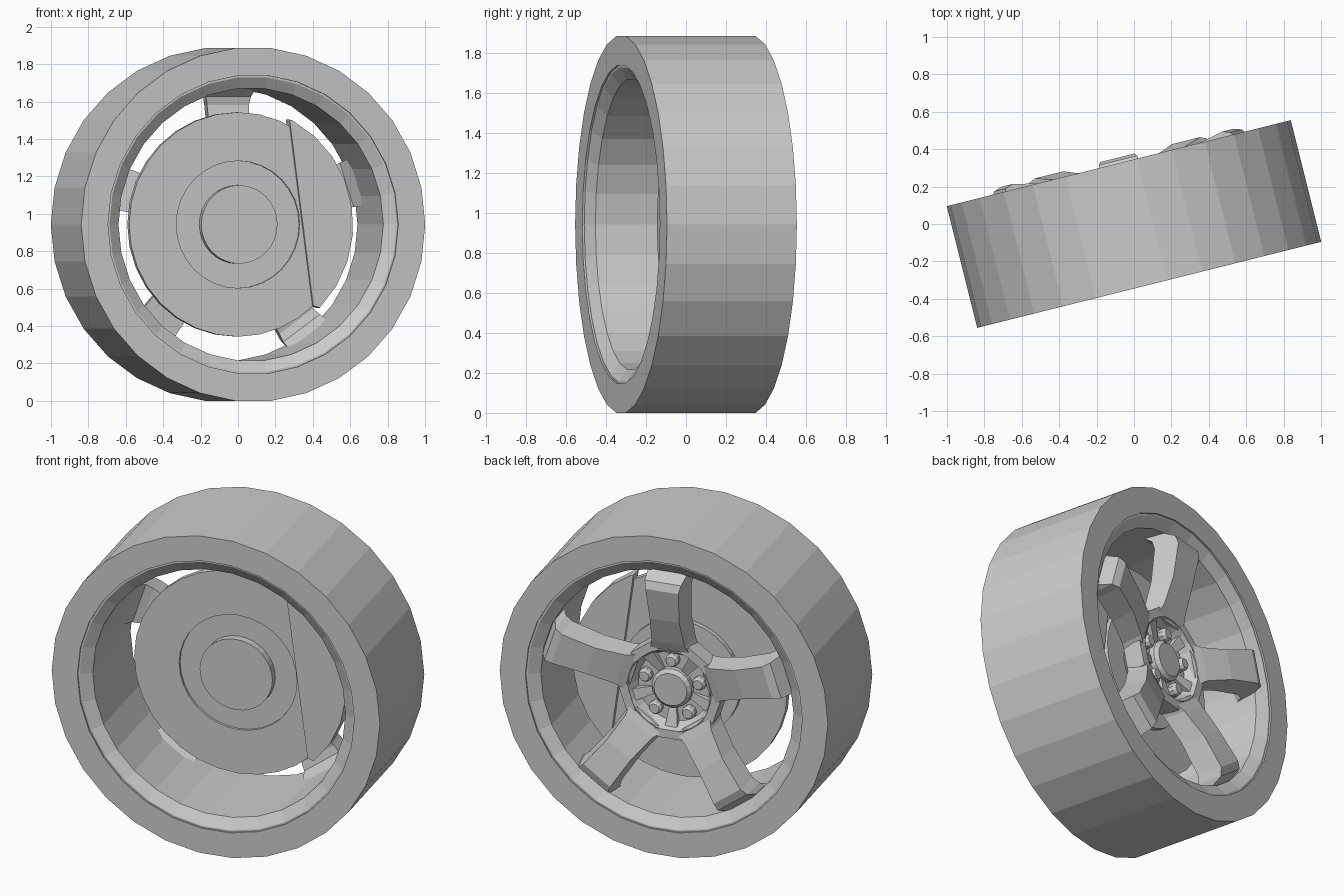
import bpy, bmesh, math
from mathutils import Matrix, Vector

cube = bpy.data.objects.get("Cube")
if cube:
    bpy.data.objects.remove(cube, do_unlink=True)

grey = bpy.data.materials.new("plain grey")
grey.use_nodes = True
COLOUR = (0.6, 0.6, 0.6, 1)
grey.diffuse_color = COLOUR
grey.node_tree.nodes["Principled BSDF"].inputs["Base Color"].default_value = COLOUR

# The axle runs along local y; the whole wheel is steered about z
PLACE = Matrix.Translation((0, 0, 0.943)) @ Matrix.Rotation(math.radians(14.04), 4, 'Z')


def finish(name, bm):
    bmesh.ops.remove_doubles(bm, verts=bm.verts, dist=1e-5)
    bmesh.ops.recalc_face_normals(bm, faces=bm.faces)
    bm.transform(PLACE)
    mesh = bpy.data.meshes.new(name)
    bm.to_mesh(mesh)
    bm.free()
    mesh.materials.append(grey)
    obj = bpy.data.objects.new(name, mesh)
    bpy.context.collection.objects.link(obj)
    return obj


def loft(bm, rings, closed):
    """Join rings of points; closed links the last ring to the first, otherwise cap."""
    rows = [[bm.verts.new(p) for p in ring] for ring in rings]
    n = len(rows[0])
    pairs = list(zip(rows, rows[1:]))
    if closed:
        pairs.append((rows[-1], rows[0]))
    for a, b in pairs:
        for i in range(n):
            j = (i + 1) % n
            bm.faces.new((a[i], a[j], b[j], b[i]))
    if not closed:
        bm.faces.new(rows[0])
        bm.faces.new(rows[-1])


def lathe(name, profile, sides, closed=False, centre=(0, 0)):
    """Spin (radius, depth) points about the axle."""
    bm = bmesh.new()
    turns = [math.tau * i / sides for i in range(sides)]
    loft(bm, [[(centre[0] + r * math.cos(t), d, centre[1] + r * math.sin(t))
               for t in turns] for r, d in profile], closed)
    return finish(name, bm)


# Tyre and rim barrel
lathe("tyre", [(.948, -.335), (.948, .335), (.8, .335), (.8, -.335)], 30, True)
lathe("rim", [(.81, -.325), (.79, -.325), (.73, -.285), (.73, .285),
              (.79, .325), (.81, .325)], 30, True)

# Brake disc with a shallow recess, a raised boss and a rear hat
lathe("brake_disc", [(.21, -.03), (.21, .015), (.34, .015), (.34, 0), (.6, 0),
                     (.6, .04), (.34, .04), (.34, .07), (.2, .07)], 32)

# Caliper: a circle segment straddling the disc
bm = bmesh.new()
arc = [math.radians(-45 + 107 * i / 8) for i in range(9)]
outline = [(.63 * math.cos(t), .63 * math.sin(t)) for t in arc]
outline = [(.41, -.435)] + outline + [(.28, .56)]
loft(bm, [[(x, d, z) for x, z in outline] for d in (-.02, .065)], False)
finish("brake_caliper", bm)

# Hub bowl, axle and centre cap
lathe("hub_bowl", [(.19, .07), (.27, .14), (.265, .24), (.24, .25),
                   (.205, .185), (.1, .185)], 30)
lathe("centre_cap", [(.115, .18), (.115, .215), (.095, .235)], 20)

# Five spokes, wheel bolts and hub ribs
# stations: distance, outer depth, inner depth, half width
STATIONS = [(.22, .24, .13, .12), (.29, .27, .15, .095), (.45, .325, .19, .085),
            (.64, .365, .22, .095), (.685, .35, .21, .105), (.75, .22, .11, .12)]
for k in range(5):
    turn = math.tau * k / 5
    spin = Matrix.Rotation(turn, 4, 'Y')

    bm = bmesh.new()
    loft(bm, [[spin @ Vector(p) for p in ((-w, top, r), (w, top, r),
                                          (w + .02, low, r), (-w - .02, low, r))]
              for r, top, low, w in STATIONS], False)
    finish(f"spoke_{k + 1}", bm)

    seat = spin @ Vector((0, 0, .163))
    lathe(f"wheel_bolt_{k + 1}", [(.038, .18), (.038, .215), (.028, .23)],
          10, centre=(seat.x, seat.z))

    bm = bmesh.new()
    between = Matrix.Rotation(turn + math.pi / 5, 4, 'Y')
    loft(bm, [[between @ Vector(p) for p in ((-w, .18, r), (w, .18, r),
                                             (w, top, r), (-w, top, r))]
              for r, top, w in ((.11, .195, .02), (.225, .225, .035))], False)
    finish(f"hub_rib_{k + 1}", bm)

    # Web joining neighbouring spokes at the hub
    bm = bmesh.new()
    loft(bm, [[between @ Vector(p) for p in ((-w, .25, r), (w, .25, r),
                                             (w, .14, r), (-w, .14, r))]
              for r, w in ((.235, .09), (.285, .07))], False)
    finish(f"spoke_web_{k + 1}", bm)
